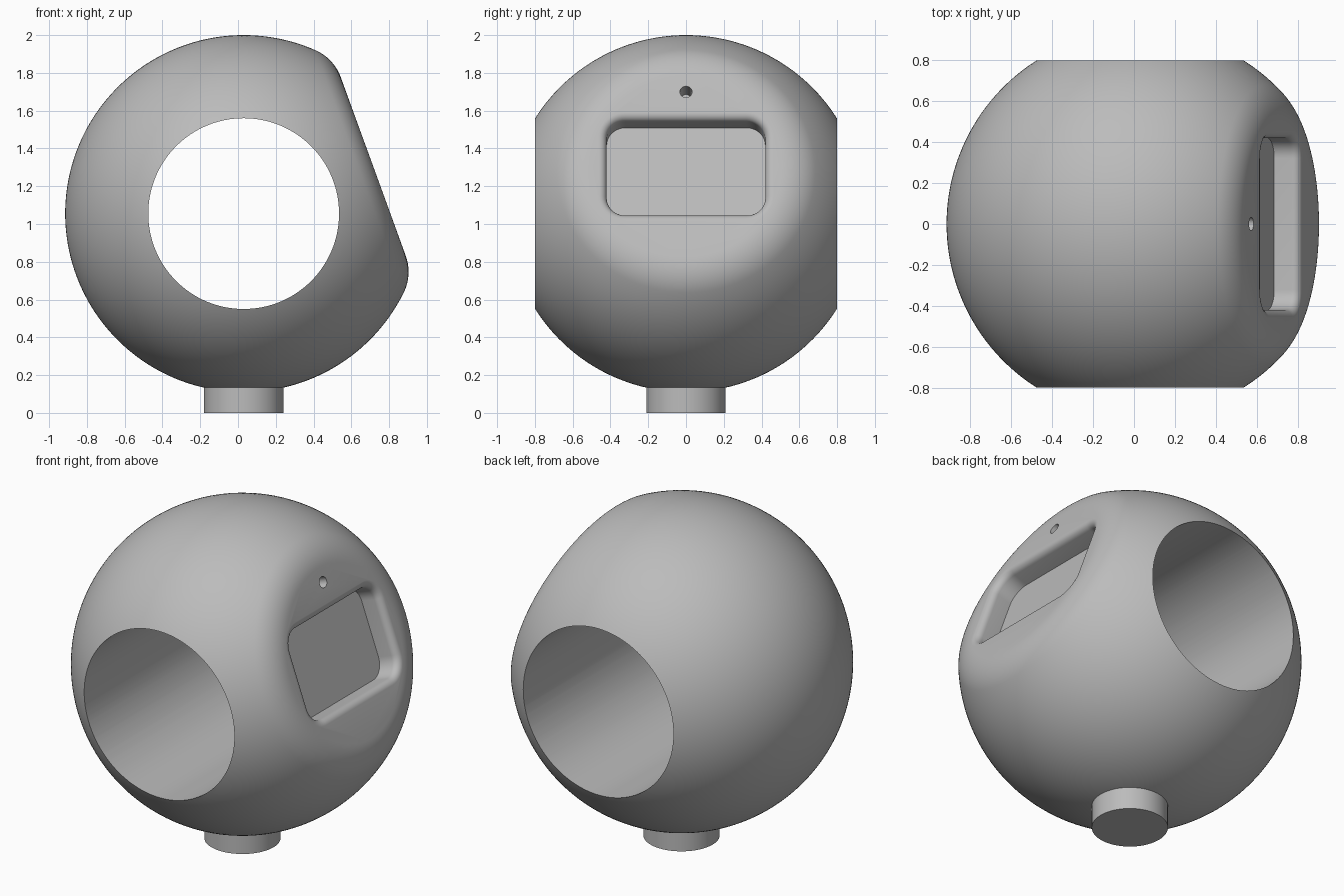
import bpy, bmesh
from math import sin, cos, pi, radians, sqrt, atan2
from mathutils import Matrix

cube = bpy.data.objects.get("Cube")
if cube:
    bpy.data.objects.remove(cube, do_unlink=True)

R, FLAT, ROUND = 0.945, 0.73, 0.25          # ball radius, flat distance, edge rounding
CENTRE = (0.03, 0, 1.055)
TILTED = Matrix.Translation(CENTRE) @ Matrix.Rotation(radians(70), 4, 'Y')

grey = bpy.data.materials.new("plain grey")
grey.use_nodes = True
grey.diffuse_color = (0.5, 0.5, 0.5, 1)
grey.node_tree.nodes["Principled BSDF"].inputs["Base Color"].default_value = grey.diffuse_color


def loft(name, rings, matrix):
    """Skin closed rings of equal length and cap both ends."""
    bm = bmesh.new()
    rows = [[bm.verts.new(p) for p in ring] for ring in rings]
    n = len(rows[0])
    for a, b in zip(rows, rows[1:]):
        for i in range(n):
            j = (i + 1) % n
            bm.faces.new((a[i], a[j], b[j], b[i]))
    bm.faces.new(rows[0][::-1])
    bm.faces.new(rows[-1])
    bmesh.ops.remove_doubles(bm, verts=bm.verts, dist=1e-5)
    bmesh.ops.recalc_face_normals(bm, faces=bm.faces)
    mesh = bpy.data.meshes.new(name)
    bm.to_mesh(mesh)
    bm.free()
    mesh.materials.append(grey)
    ob = bpy.data.objects.new(name, mesh)
    ob.matrix_world = matrix
    bpy.context.collection.objects.link(ob)
    return ob


def circle(r, z, n, x=0):
    return [(x + r * cos(2 * pi * i / n), r * sin(2 * pi * i / n), z) for i in range(n)]


def rounded_rect(hx, hy, corner, grow, z, steps=10):
    """Rounded rectangle outline, pushed outward by grow."""
    pts = []
    for k, (sx, sy) in enumerate(((1, 1), (-1, 1), (-1, -1), (1, -1))):
        for i in range(steps + 1):
            a = (k + i / steps) * pi / 2
            pts.append((sx * (hx - corner) + (corner + grow) * cos(a),
                        sy * (hy - corner) + (corner + grow) * sin(a), z))
    return pts


def select(ob):
    bpy.ops.object.select_all(action='DESELECT')
    ob.select_set(True)
    bpy.context.view_layer.objects.active = ob


# Ball with one tilted flat, whose rim blends into the sphere
SIDES = 160
axial = FLAT - ROUND
radial = sqrt((R - ROUND) ** 2 - axial ** 2)
blend = atan2(axial, radial)                 # latitude where the blend begins
profile = []
for i in range(81):
    a = -pi / 2 + (blend + pi / 2) * i / 80
    profile.append((R * cos(a) if i else 0, R * sin(a)))
for i in range(1, 15):
    a = blend + (pi / 2 - blend) * i / 14
    profile.append((radial + ROUND * cos(a), axial + ROUND * sin(a)))
# the pole ring collapses to a single point
bm_rings = [circle(max(r, 0.0005), z, SIDES) for r, z in profile]
ball = loft("ball_body", bm_rings, TILTED)

# Cutters: through bore, recessed window with softened lip, pinhole
bore = loft("bore_cutter", [circle(0.505, z, 128) for z in (-1.2, 1.2)],
            Matrix.Translation(CENTRE) @ Matrix.Rotation(pi / 2, 4, 'X'))

LIP, DEPTH = 0.04, 0.13
steps = [(0, FLAT - DEPTH)]
for i in range(8):
    a = pi / 2 * i / 7
    steps.append((LIP * (1 - cos(a)), FLAT - LIP + LIP * sin(a) + 0.0002 * (i == 7)))
steps.append((LIP, FLAT + 0.2))
window = loft("window_cutter",
              [rounded_rect(0.265, 0.42, 0.1, g, z) for g, z in steps], TILTED)

pinhole = loft("pinhole_cutter",
               [circle(0.032, z, 32, x=-0.42) for z in (FLAT - DEPTH, FLAT + 0.2)], TILTED)

for cutter in (bore, window, pinhole):
    cutter.hide_render = True
    mod = ball.modifiers.new("cut", 'BOOLEAN')
    mod.operation = 'DIFFERENCE'
    mod.solver = 'EXACT'
    mod.object = cutter
    select(ball)
    bpy.ops.object.modifier_apply(modifier=mod.name)
    bpy.data.objects.remove(cutter, do_unlink=True)

# Round peg under the ball
peg = loft("bottom_peg", [circle(0.21, z, 64) for z in (0, 0.2)],
           Matrix.Translation((CENTRE[0], 0, 0)))

for ob in (ball, peg):
    select(ob)
    bpy.ops.object.shade_smooth_by_angle(angle=radians(30))
